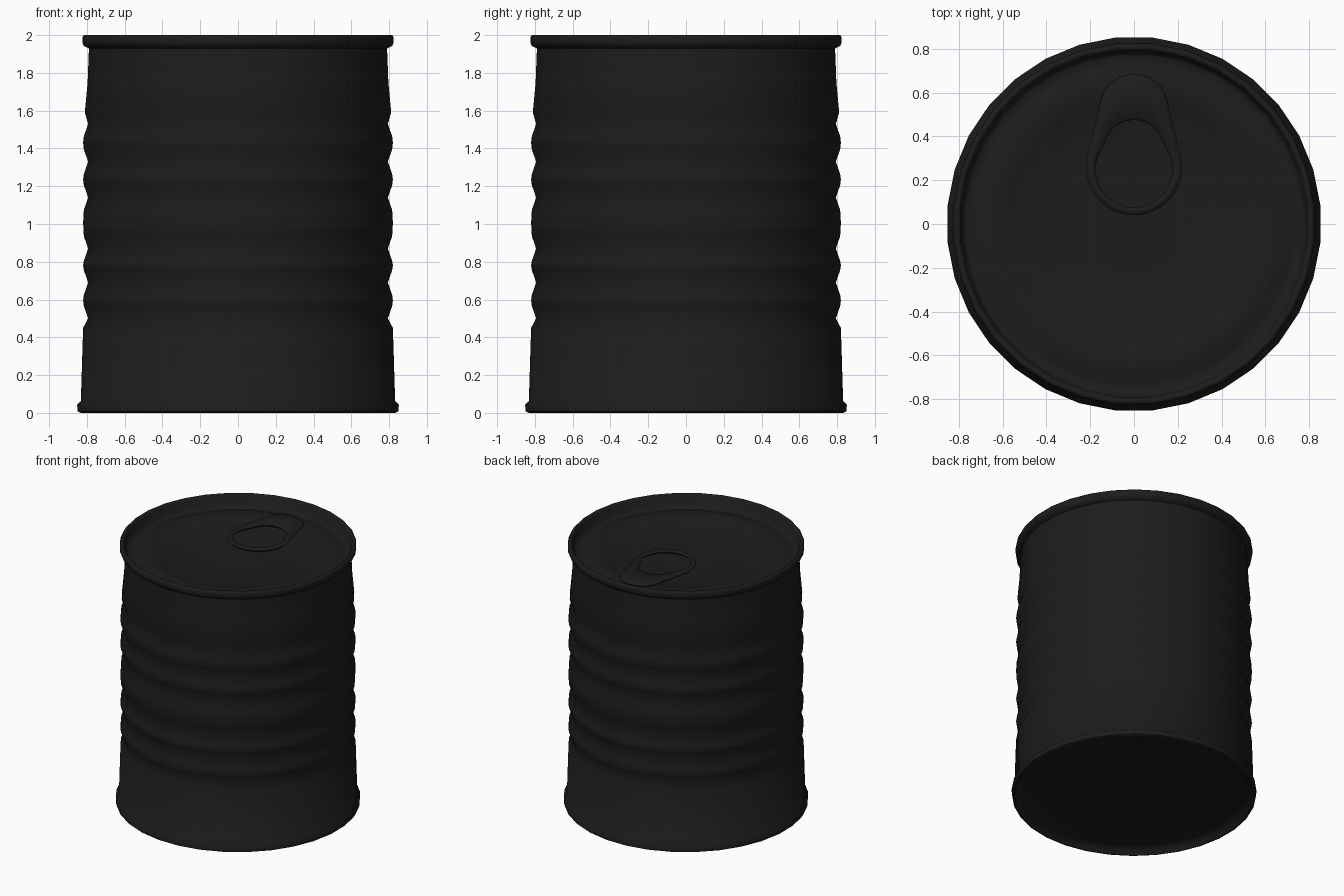
import bpy, bmesh, math

if "Cube" in bpy.data.objects:
    bpy.data.objects.remove(bpy.data.objects["Cube"])

SEG = 32

black = bpy.data.materials.new("black metal")
black.diffuse_color = (0.012, 0.012, 0.012, 1)
black.use_nodes = True
black.node_tree.nodes["Principled BSDF"].inputs["Base Color"].default_value = black.diffuse_color


def finish(name, bm, angle):
    bmesh.ops.recalc_face_normals(bm, faces=bm.faces)
    me = bpy.data.meshes.new(name)
    bm.to_mesh(me)
    bm.free()
    me.materials.append(black)
    ob = bpy.data.objects.new(name, me)
    bpy.context.collection.objects.link(ob)
    bpy.ops.object.select_all(action='DESELECT')
    ob.select_set(True)
    bpy.context.view_layer.objects.active = ob
    bpy.ops.object.shade_smooth_by_angle(angle=math.radians(angle))
    return ob


def bridge(bm, rings):
    for a, b in zip(rings, rings[1:]):
        n = len(a)
        for i in range(n):
            j = (i + 1) % n
            bm.faces.new((a[i], a[j], b[j], b[i]))


def lathe(name, profile, angle=58):
    """Revolve (radius, z) points; the first and last rings are capped."""
    bm = bmesh.new()
    rings = []
    for r, z in profile:
        rings.append([bm.verts.new((r * math.cos(t), r * math.sin(t), z))
                      for t in ((i + 0.5) * math.tau / SEG for i in range(SEG))])
    bridge(bm, rings)
    bm.faces.new(rings[0])
    bm.faces.new(rings[-1])
    return finish(name, bm, angle)


# Can: shallow recessed base, bottom rim, ribbed wall, top rim and stepped lid
profile = [(0.30, 0.045), (0.77, 0.045), (0.81, 0.035), (0.835, 0.0), (0.853, 0.008),
           (0.856, 0.045), (0.836, 0.062), (0.824, 0.45)]
valleys = [0.50, 0.69, 0.87, 1.14, 1.33, 1.53]
for i, v in enumerate(valleys):
    profile.append((0.797, v))
    if i + 1 < len(valleys):
        nxt = valleys[i + 1]
        profile += [(0.82, v + 0.065), (0.824, (v + nxt) / 2), (0.82, nxt - 0.065)]
profile += [(0.815, 1.59), (0.80, 1.75), (0.793, 1.93),
            (0.82, 1.942), (0.828, 1.96), (0.828, 1.99), (0.82, 2.0), (0.805, 2.0),
            (0.795, 1.985), (0.785, 1.92), (0.77, 1.911), (0.73, 1.912),
            (0.69, 1.928), (0.62, 1.928), (0.57, 1.915), (0.53, 1.903), (0.20, 1.903)]
lathe("can_body", profile)


# Ring pull: each outline is the hull of two circles on the y axis
def egg(bm, y1, r1, y2, r2, z, n=40):
    ring = []
    for i in range(n):
        c, s = math.cos(math.tau * i / n), math.sin(math.tau * i / n)
        y, r = max(((y1, r1), (y2, r2)), key=lambda p: p[0] * s + p[1])
        ring.append(bm.verts.new((r * c, y + r * s, z)))
    return ring


bm = bmesh.new()
low, mid, top = 1.922, 1.938, 1.953
rings = [egg(bm, 0.26, 0.205, 0.53, 0.14, low),
         egg(bm, 0.26, 0.22, 0.53, 0.155, mid),
         egg(bm, 0.26, 0.205, 0.53, 0.14, top),
         egg(bm, 0.25, 0.188, 0.34, 0.148, top),
         egg(bm, 0.25, 0.175, 0.34, 0.135, mid),
         egg(bm, 0.25, 0.188, 0.34, 0.148, low)]
bridge(bm, rings + rings[:1])
finish("ring_pull", bm, 60)

# Rivet holding the ring pull to the lid
bm = bmesh.new()
bmesh.ops.create_cone(bm, cap_ends=True, segments=16, radius1=0.06, radius2=0.05, depth=0.03)
bmesh.ops.translate(bm, verts=bm.verts, vec=(0, 0.57, 1.926))
finish("rivet", bm, 40)
